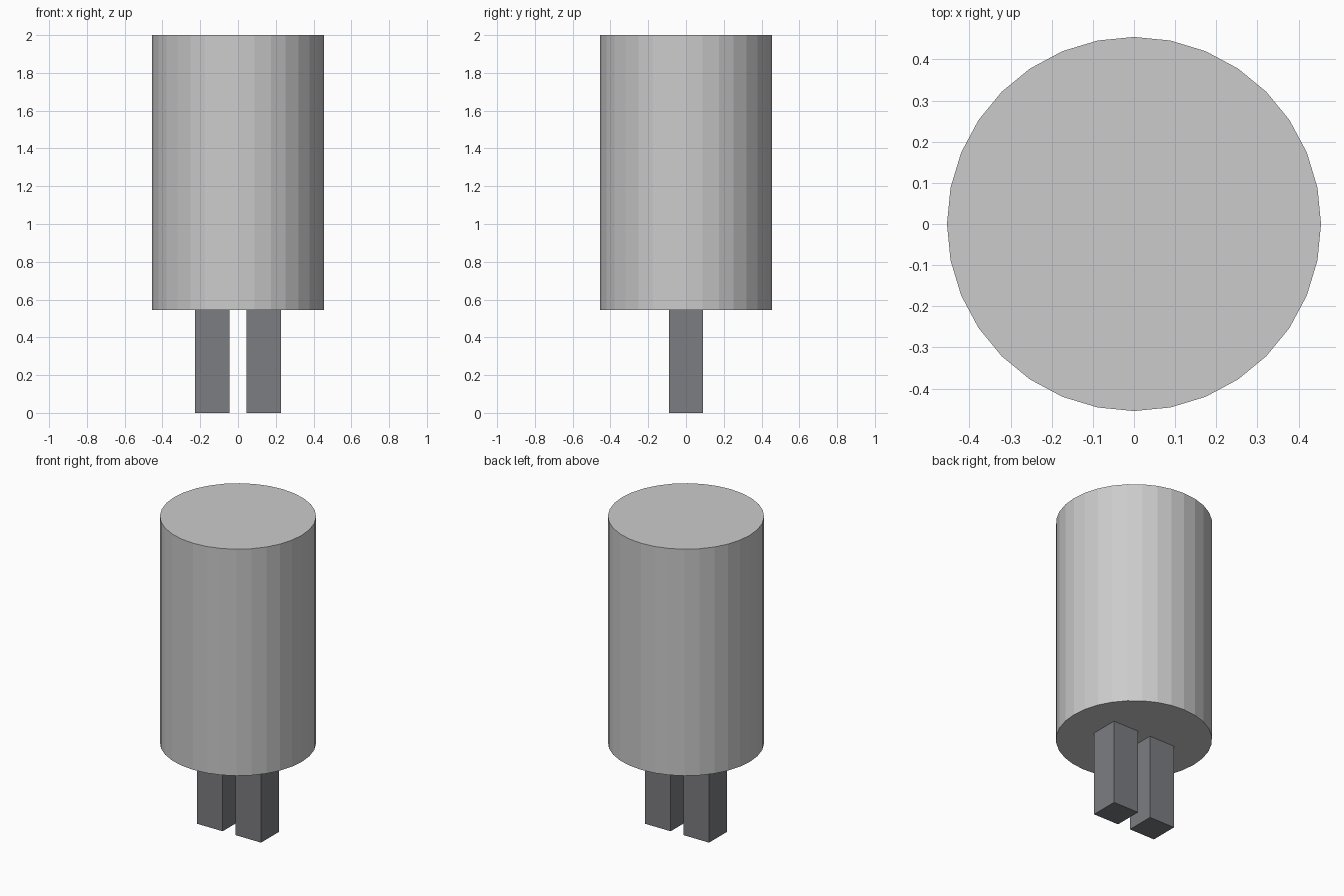
import bpy

if "Cube" in bpy.data.objects:
    bpy.data.objects.remove(bpy.data.objects["Cube"])

RADIUS, BASE_Z, TOP_Z = 0.4545, 0.5455, 2.0
LEG_WIDTH, LEG_X = 0.1818, 0.1364

# Dark finish for the legs
dark = bpy.data.materials.new("dark_grey")
dark.diffuse_color = (0.2, 0.205, 0.22, 1)
dark.use_nodes = True
dark.node_tree.nodes["Principled BSDF"].inputs["Base Color"].default_value = dark.diffuse_color

# Faceted cylindrical body
bpy.ops.mesh.primitive_cylinder_add(
    vertices=32, radius=RADIUS, depth=TOP_Z - BASE_Z,
    location=(0, 0, (TOP_Z + BASE_Z) / 2))
bpy.context.object.name = "body"


# Square leg running from the ground to the underside of the body
def add_leg(name, x):
    bpy.ops.mesh.primitive_cube_add(size=1, location=(x, 0, BASE_Z / 2))
    leg = bpy.context.object
    leg.name = name
    leg.scale = (LEG_WIDTH, LEG_WIDTH, BASE_Z)
    bpy.ops.object.transform_apply(location=False, rotation=False, scale=True)
    leg.data.materials.append(dark)


for name, side in (("left_leg", -1), ("right_leg", 1)):
    add_leg(name, side * LEG_X)
